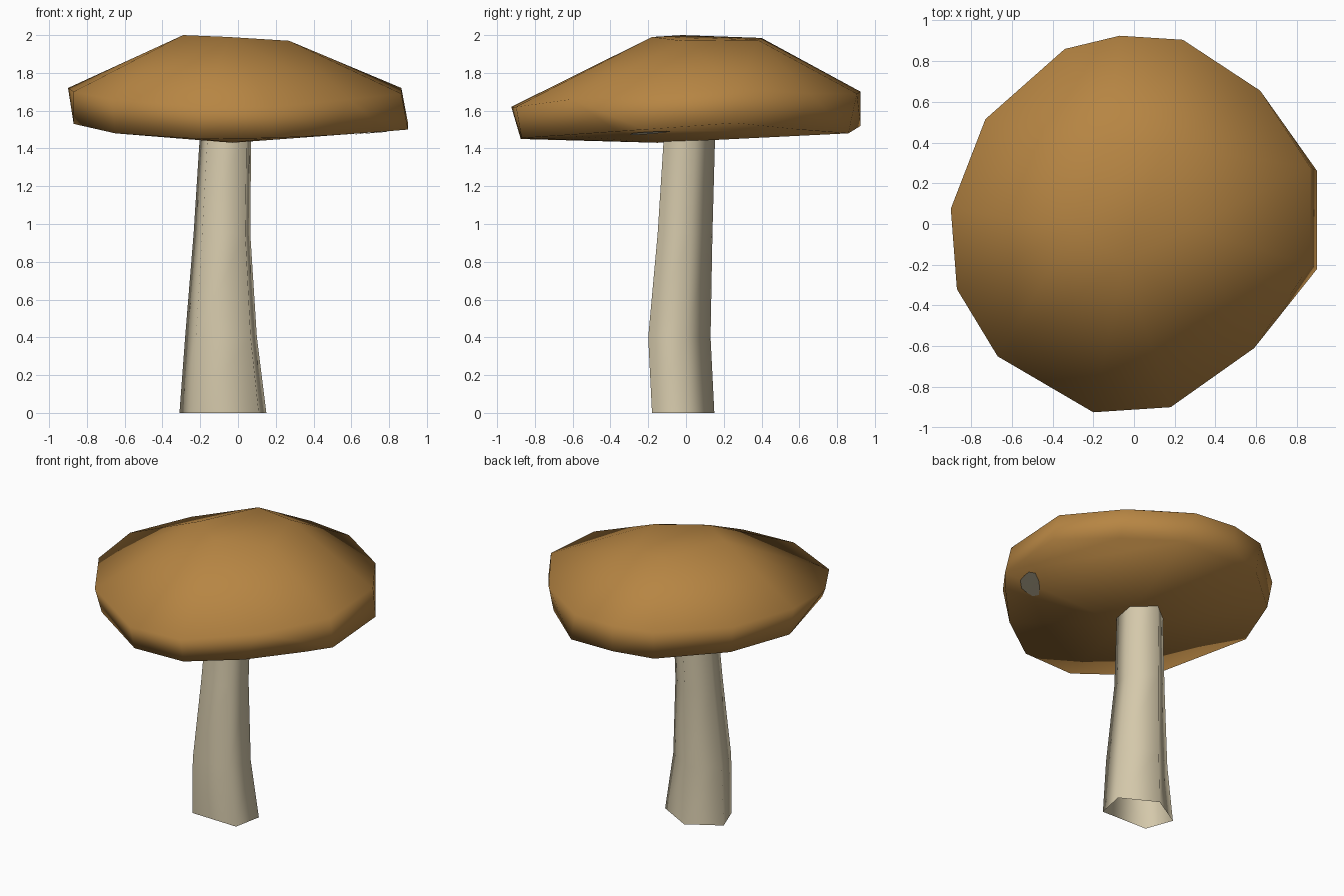
import bpy, bmesh, math
from mathutils import Vector
from mathutils.bvhtree import BVHTree

if "Cube" in bpy.data.objects:
    bpy.data.objects.remove(bpy.data.objects["Cube"])


def material(name, rgb):
    m = bpy.data.materials.new(name)
    m.diffuse_color = (*rgb, 1)
    m.use_nodes = True
    m.node_tree.nodes["Principled BSDF"].inputs["Base Color"].default_value = m.diffuse_color
    return m


def finish(bm, name, mat):
    me = bpy.data.meshes.new(name)
    bm.to_mesh(me)
    bm.free()
    me.materials.append(mat)
    for p in me.polygons:
        p.use_smooth = True
    ob = bpy.data.objects.new(name, me)
    bpy.context.collection.objects.link(ob)
    return ob


brown = material("cap brown", (0.47, 0.235, 0.056))
cream = material("stem cream", (0.66, 0.58, 0.405))

# Cap: convex body around an uneven crown, two rims and a low underside point
crown = [(-.29, -.02, 2.0), (-.05, -.18, 1.99), (.27, -.02, 1.97),
         (.15, .38, 1.975), (-.12, .40, 1.985)]
upper_rim = [(-.07, .925, 1.70), (.24, .905, 1.69), (.62, .655, 1.69),
             (.865, .28, 1.72), (.865, -.20, 1.69), (.59, -.61, 1.66),
             (.18, -.90, 1.62), (-.20, -.925, 1.62), (-.67, -.65, 1.66),
             (-.87, -.32, 1.70), (-.90, .075, 1.72), (-.73, .515, 1.71),
             (-.34, .86, 1.70)]
lower_rim = [(-.07, .925, 1.52), (.30, .86, 1.48), (.62, .60, 1.50),
             (.90, .26, 1.535), (.90, -.22, 1.50), (.78, -.36, 1.49),
             (.50, -.65, 1.47), (.18, -.87, 1.455), (-.20, -.875, 1.45),
             (-.65, -.60, 1.48), (-.87, .08, 1.53), (-.70, .50, 1.52),
             (-.33, .83, 1.50)]
underside = [(-.03, -.15, 1.43)]
bm = bmesh.new()
for p in crown + upper_rim + lower_rim + underside:
    bm.verts.new(p)
bmesh.ops.convex_hull(bm, input=bm.verts[:])
bmesh.ops.delete(bm, geom=[v for v in bm.verts if not v.link_faces], context='VERTS')
bmesh.ops.recalc_face_normals(bm, faces=bm.faces[:])
cap_tree = BVHTree.FromBMesh(bm)
finish(bm, "cap", brown)

# Stem: open five-sided tube, each ring fitted to its x and y range
base = [(.11, -.18), (.15, .02), (-.09, .15), (-.31, .02), (-.24, -.17)]
levels = [(0, -.31, .15, -.18, .15), (.40, -.28, .10, -.20, .13),
          (.95, -.235, .065, -.15, .14), (1.50, -.20, .07, -.115, .155)]
bm = bmesh.new()
rings = []
for z, x0, x1, y0, y1 in levels:
    rings.append([bm.verts.new((x0 + (x + .31) / .46 * (x1 - x0),
                                y0 + (y + .18) / .33 * (y1 - y0), z))
                  for x, y in base])
for a, b in zip(rings, rings[1:]):
    for i in range(5):
        j = (i + 1) % 5
        bm.faces.new((a[i], a[j], b[j], b[i]))
finish(bm, "stem", cream)

# Pale spot: small irregular plate laid on the underside
bm = bmesh.new()
spot = []
for i in range(10):
    t = math.tau * i / 10
    r = 1 + .12 * math.sin(3 * t)
    u, v = .14 * r * math.cos(t), .062 * r * math.sin(t)
    x, y = .70 + (u - v) * .707, -.20 + (u + v) * .707
    hit = cap_tree.ray_cast(Vector((x, y, 0)), Vector((0, 0, 1)))[0]
    spot.append(bm.verts.new((x, y, (hit.z if hit else 1.49) - .004)))
face = bm.faces.new(spot[::-1])
bmesh.ops.poke(bm, faces=[face])
finish(bm, "underside_spot", cream)
